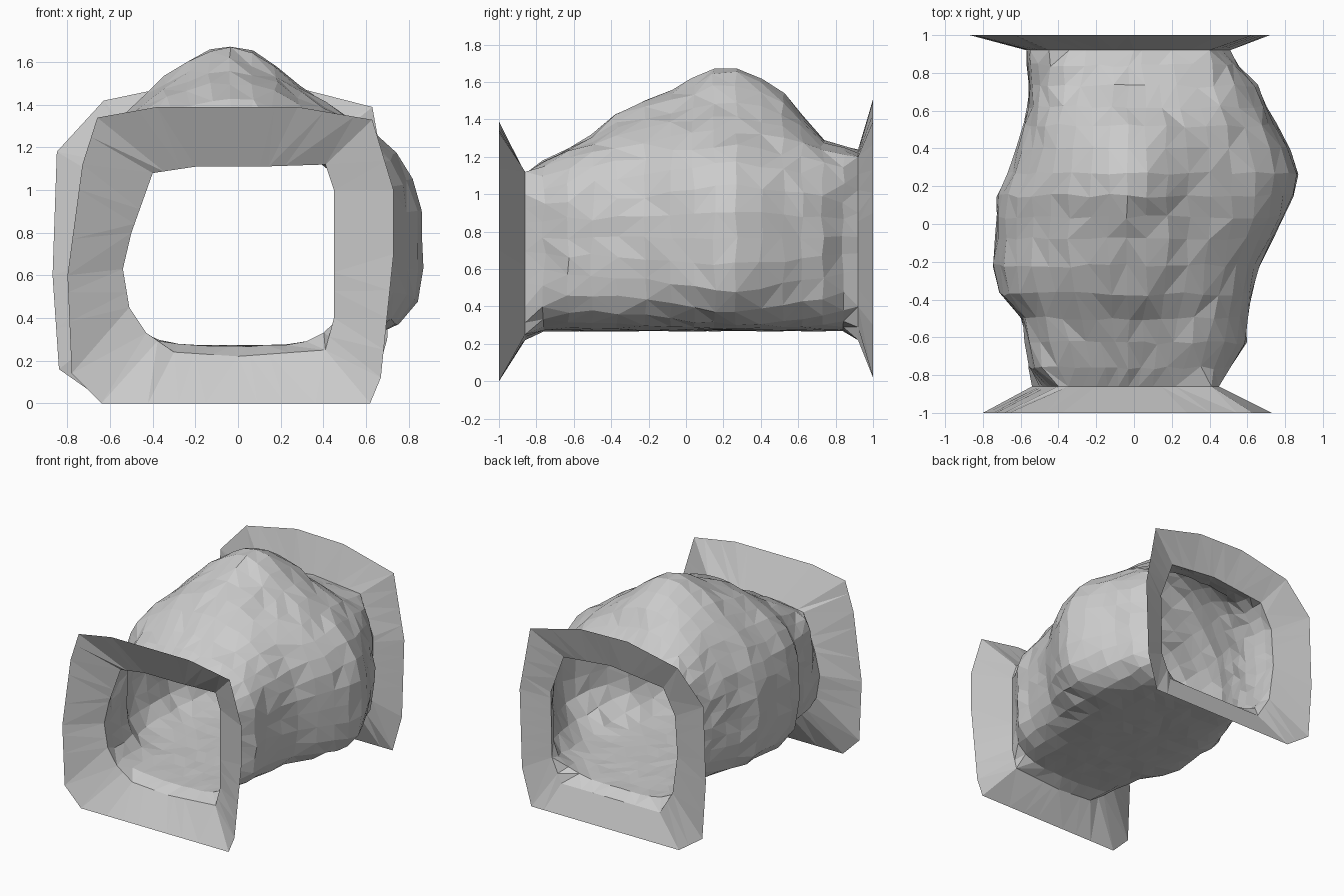
import bpy
import bmesh
import math
import random

if "Cube" in bpy.data.objects:
    bpy.data.objects.remove(bpy.data.objects["Cube"], do_unlink=True)

random.seed(4)
SIDES = 40
CENTRE_X, CENTRE_Z, FLOOR = -0.03, 0.77, 0.27


def outline_ring(y, outline):
    """Sample an (x, z) outline by angle, keeping its corners."""
    points = []
    pairs = list(zip(outline, outline[1:] + outline[:1]))
    for i in range(SIDES):
        angle = math.tau * i / SIDES
        dx, dz = math.cos(angle), math.sin(angle)
        reach = 0
        for (ax, az), (bx, bz) in pairs:
            ax, bx, az, bz = ax - CENTRE_X, bx - CENTRE_X, az - CENTRE_Z, bz - CENTRE_Z
            ex, ez = bx - ax, bz - az
            cross = dx * ez - dz * ex
            if abs(cross) > 1e-6:
                along = (ax * ez - az * ex) / cross
                part = (ax * dz - az * dx) / cross
                if 0 <= part <= 1:
                    reach = max(reach, along)
        points.append((CENTRE_X + dx * reach, y, CENTRE_Z + dz * reach))
    for x, z in outline:
        angle = math.atan2(z - CENTRE_Z, x - CENTRE_X)
        points[round(angle / math.tau * SIDES) % SIDES] = (x, y, z)
    return points


def body_ring(y, left, right, top, hump, power):
    """Rounded section: flat floor, wide walls, shoulders and a lopsided hump."""
    points = []
    for i in range(SIDES):
        angle = math.tau * i / SIDES
        c, s = math.cos(angle), math.sin(angle)
        wide = right - CENTRE_X if c > 0 else CENTRE_X - left
        high = top - hump - CENTRE_Z if s > 0 else CENTRE_Z - FLOOR
        n = power if s > 0 else 4
        r = (abs(c / wide) ** n + abs(s / high) ** n) ** (-1 / n)
        x, z = CENTRE_X + c * r, CENTRE_Z + s * r
        if s > 0:
            spread = 0.32 if c > 0 else 0.45
            z += hump * math.exp(-(c * r / spread) ** 2) * min(1, 2 * s)
        rough = 0.011 if s > -0.6 else 0.004
        points.append((x + random.uniform(-rough, rough),
                       y + random.uniform(-rough, rough),
                       max(FLOOR - 0.01, z + random.uniform(-rough, rough))))
    return points


# Flared mouths and the necks behind them
front_lip = [(-0.66, 1.34), (-0.38, 1.39), (0.28, 1.39), (0.63, 1.33), (0.73, 1),
             (0.73, 0.7), (0.67, 0.12), (0.62, 0), (-0.64, 0), (-0.78, 0.14),
             (-0.8, 0.6), (-0.73, 1.12)]
front_neck = [(-0.4, 1.08), (-0.2, 1.11), (0.1, 1.11), (0.41, 1.12), (0.45, 1),
              (0.45, 0.4), (0.41, 0.25), (0, 0.22), (-0.3, 0.24), (-0.43, 0.33),
              (-0.51, 0.45), (-0.54, 0.63), (-0.5, 0.8)]
back_neck = [(-0.57, 0.7), (-0.55, 1), (-0.45, 1.19), (0, 1.24), (0.4, 1.2),
             (0.51, 0.9), (0.5, 0.4), (0.42, 0.22), (-0.42, 0.22), (-0.53, 0.4)]
back_lip = [(-0.87, 0.6), (-0.85, 1.18), (-0.63, 1.42), (-0.2, 1.51), (0.2, 1.5),
            (0.63, 1.39), (0.72, 0.9), (0.7, 0.3), (0.62, 0.02), (-0.64, 0.02),
            (-0.84, 0.16)]

# Body sections: y, left, right, roof height, hump height, roof squareness
sections = [
    (-0.76, -0.55, 0.51, 1.17, 0, 4), (-0.63, -0.57, 0.59, 1.24, 0, 3.4),
    (-0.5, -0.6, 0.6, 1.31, 0.02, 2.9), (-0.37, -0.71, 0.62, 1.42, 0.05, 2.6),
    (-0.22, -0.74, 0.66, 1.5, 0.09, 2.5), (-0.08, -0.73, 0.74, 1.55, 0.13, 2.5),
    (0.04, -0.73, 0.8, 1.61, 0.19, 2.5), (0.15, -0.72, 0.84, 1.67, 0.25, 2.5),
    (0.27, -0.66, 0.87, 1.68, 0.28, 2.5), (0.4, -0.62, 0.82, 1.62, 0.23, 2.5),
    (0.52, -0.58, 0.75, 1.54, 0.17, 2.6), (0.62, -0.56, 0.7, 1.42, 0.08, 2.7),
    (0.73, -0.56, 0.65, 1.28, 0, 3.2), (0.84, -0.56, 0.55, 1.25, 0, 4)]

rings = [outline_ring(-1, front_lip), outline_ring(-0.86, front_neck)]
rings += [body_ring(*section) for section in sections]
rings += [outline_ring(0.92, back_neck), outline_ring(1, back_lip)]

# Skin neighbouring rings into one open tunnel of irregular triangles
bm = bmesh.new()
loops = [[bm.verts.new(p) for p in ring] for ring in rings]
for near, far in zip(loops, loops[1:]):
    for i in range(SIDES):
        j = (i + 1) % SIDES
        a, b, c, d = near[i], near[j], far[j], far[i]
        if random.random() < 0.5:
            bm.faces.new((a, b, c))
            bm.faces.new((a, c, d))
        else:
            bm.faces.new((a, b, d))
            bm.faces.new((b, c, d))
bmesh.ops.recalc_face_normals(bm, faces=bm.faces)
mesh = bpy.data.meshes.new("cave_tunnel")
bm.to_mesh(mesh)
bm.free()

# Plain grey stone
stone = bpy.data.materials.new("grey stone")
stone.use_nodes = True
colour = (0.6, 0.6, 0.6, 1)
stone.diffuse_color = colour
stone.node_tree.nodes["Principled BSDF"].inputs["Base Color"].default_value = colour
mesh.materials.append(stone)

tunnel = bpy.data.objects.new("cave_tunnel", mesh)
bpy.context.collection.objects.link(tunnel)
